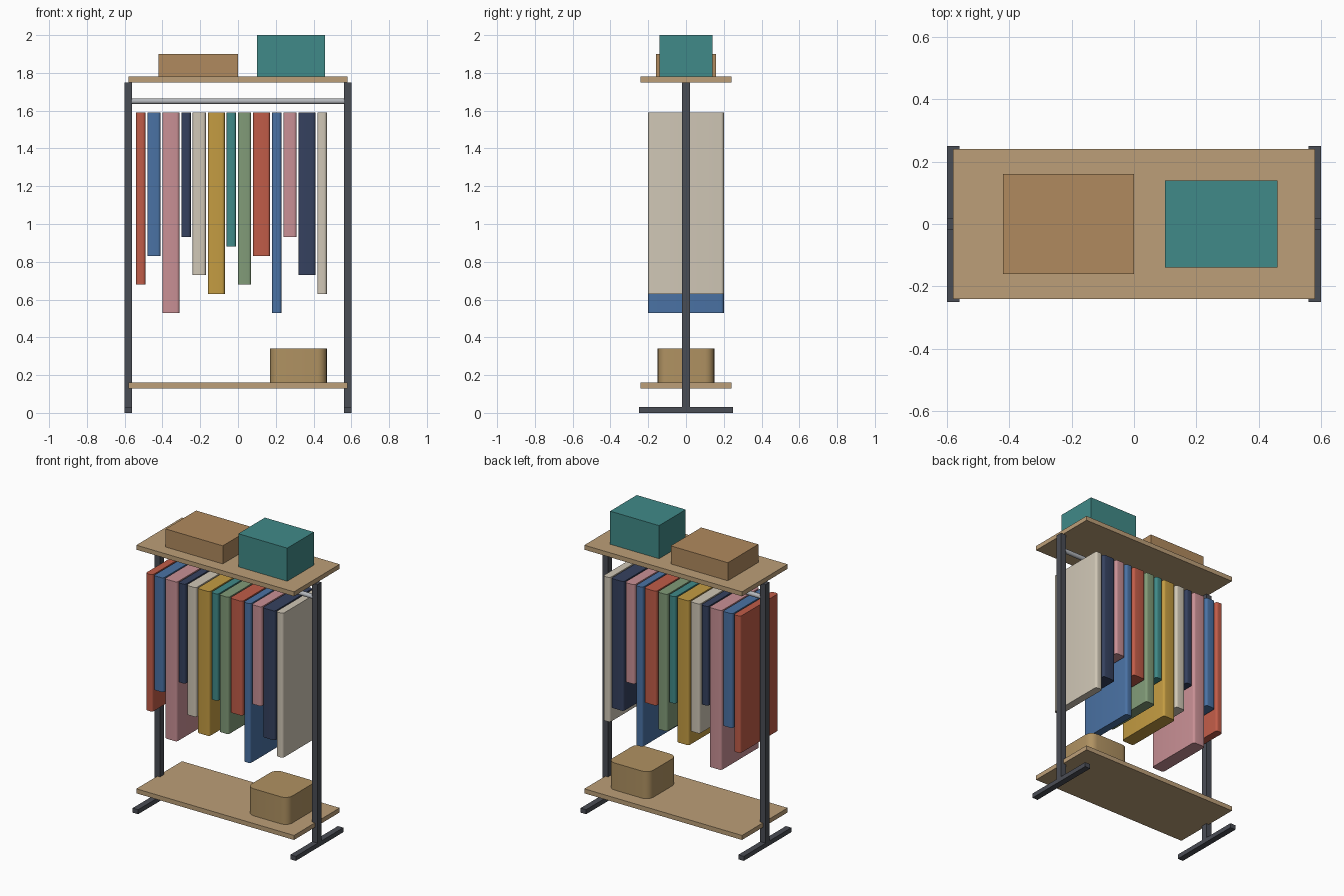
import bpy, bmesh
from math import pi

if "Cube" in bpy.data.objects:
    bpy.data.objects.remove(bpy.data.objects["Cube"])


def material(name, hex_code):
    def lin(c):
        return c / 12.92 if c <= 0.04045 else ((c + 0.055) / 1.055) ** 2.4
    m = bpy.data.materials.new(name)
    m.diffuse_color = [lin(int(hex_code[i:i + 2], 16) / 255) for i in (0, 2, 4)] + [1]
    m.use_nodes = True
    m.node_tree.nodes["Principled BSDF"].inputs["Base Color"].default_value = m.diffuse_color
    return m


MATS = {n: material(n, h) for n, h in dict(
    wood="BC9F78", metal="4A4D55", chrome="B4B7BC", cardboard="B08A5E", wicker="B09262",
    red="C05C48", blue="4A72A4", pink="C99095", navy="35415F", cream="D0C7B6",
    mustard="C49C42", teal="408A88", green="819B78").items()}


def box(name, x, y, z, mat, radius=0):
    """Box from (min, max) ranges; radius rounds the four upright edges."""
    bm = bmesh.new()
    bmesh.ops.create_cube(bm, size=1)
    for v in bm.verts:
        v.co = [r[0] if c < 0 else r[1] for c, r in zip(v.co, (x, y, z))]
    if radius:
        upright = [e for e in bm.edges
                   if abs(e.verts[0].co.z - e.verts[1].co.z) > 0.01]
        bmesh.ops.bevel(bm, geom=upright, offset=radius, offset_type='OFFSET',
                        segments=5, profile=0.5, affect='EDGES')
    me = bpy.data.meshes.new(name)
    bm.to_mesh(me)
    bm.free()
    ob = bpy.data.objects.new(name, me)
    bpy.context.collection.objects.link(ob)
    me.materials.append(MATS[mat])
    if radius:
        bpy.ops.object.select_all(action='DESELECT')
        ob.select_set(True)
        bpy.context.view_layer.objects.active = ob
        bpy.ops.object.shade_smooth_by_angle(angle=pi / 6)
    return ob


# Frame: T-shaped ends
for side, x in (("left", (-0.60, -0.56)), ("right", (0.56, 0.60))):
    box(side + "_foot", x, (-0.25, 0.25), (0, 0.03), "metal")
    box(side + "_post", x, (-0.02, 0.02), (0, 1.75), "metal")

# Shelves
for name, z in (("lower_shelf", 0.13), ("top_shelf", 1.75)):
    box(name, (-0.58, 0.58), (-0.24, 0.24), (z, z + 0.03), "wood")

# Hanging rail
bpy.ops.mesh.primitive_cylinder_add(vertices=20, radius=0.015, depth=1.14,
                                    location=(0, 0, 1.65), rotation=(0, pi / 2, 0))
rail = bpy.context.object
rail.name = "hanging_rail"
rail.data.materials.append(MATS["chrome"])
bpy.ops.object.shade_smooth_by_angle(angle=pi / 6)

# Hanging clothes: widths, hem heights and colours repeat in cycles
widths = (0.05, 0.07, 0.09)
hems = (0.68, 0.83, 0.53, 0.93, 0.73, 0.63, 0.88)
colours = ("red", "blue", "pink", "navy", "cream", "mustard", "teal", "green")
x = -0.54
for i in range(13):
    w = widths[i % 3]
    box(f"garment_{i + 1}", (x, x + w), (-0.20, 0.20), (hems[i % 7], 1.59),
        colours[i % 8], 0.015)
    x += w + 0.01

# Storage boxes and basket
box("cardboard_box", (-0.42, 0.0), (-0.16, 0.16), (1.78, 1.90), "cardboard")
box("teal_box", (0.10, 0.46), (-0.14, 0.14), (1.78, 2.0), "teal")
box("basket", (0.17, 0.47), (-0.15, 0.15), (0.16, 0.34), "wicker", 0.05)
